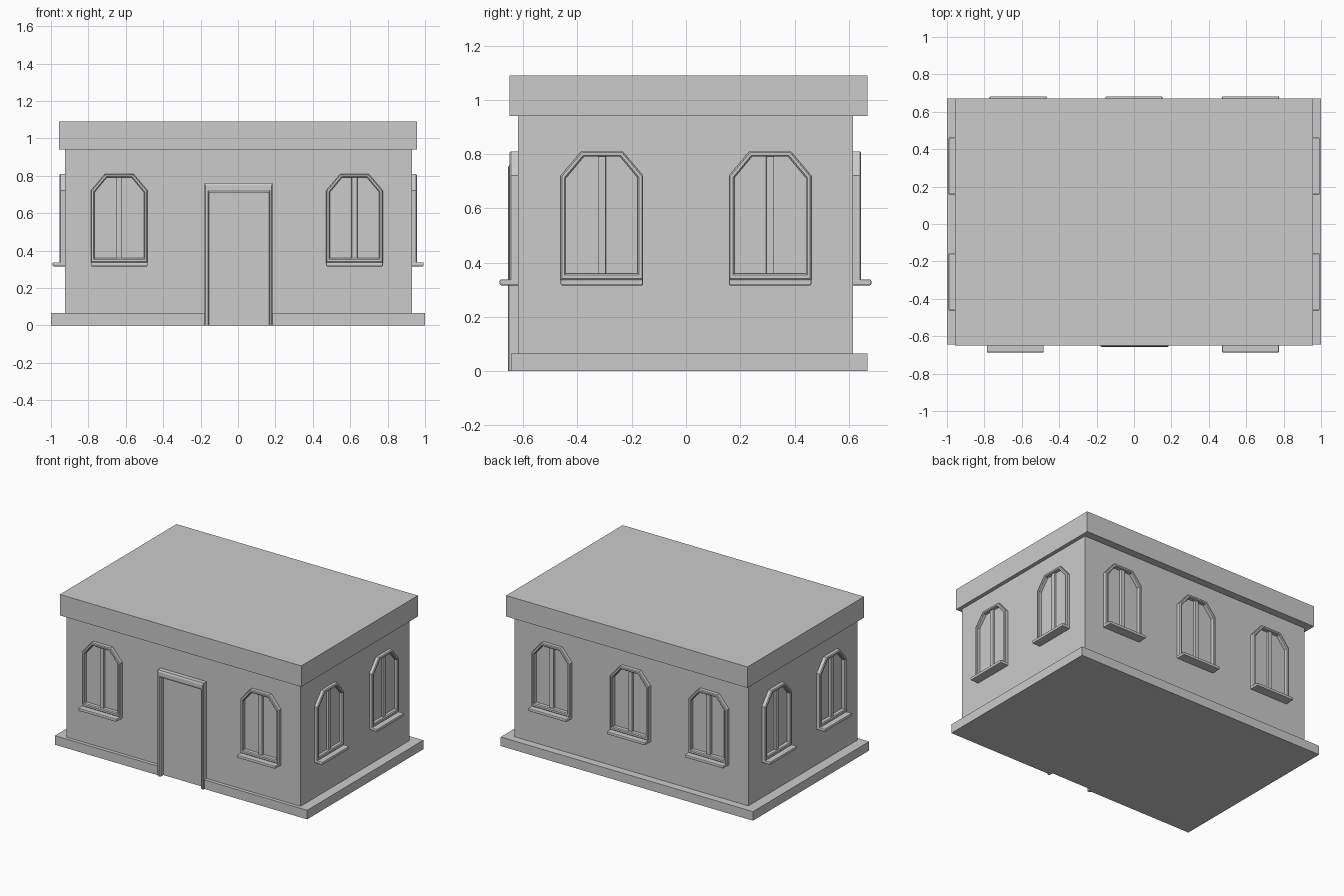
import bpy, bmesh
from math import radians

if "Cube" in bpy.data.objects:
    bpy.data.objects.remove(bpy.data.objects["Cube"])


def make_object(name, mesh, loc=(0, 0, 0), turn=0):
    ob = bpy.data.objects.new(name, mesh)
    ob.location = loc
    ob.rotation_euler.z = radians(turn)
    bpy.context.collection.objects.link(ob)
    return ob


def finish(bm, name):
    bmesh.ops.recalc_face_normals(bm, faces=bm.faces)
    mesh = bpy.data.meshes.new(name)
    bm.to_mesh(mesh)
    bm.free()
    return mesh


def box_mesh(name, x0, x1, y0, y1, z0, z1, bevel=0):
    bm = bmesh.new()
    bmesh.ops.create_cube(bm, size=1)
    for v in bm.verts:
        v.co = ((x0 + x1) / 2 + v.co.x * (x1 - x0),
                (y0 + y1) / 2 + v.co.y * (y1 - y0),
                (z0 + z1) / 2 + v.co.z * (z1 - z0))
    if bevel:
        bmesh.ops.bevel(bm, geom=bm.edges[:], offset=bevel, segments=2,
                        profile=0.5, affect='EDGES')
    return finish(bm, name)


def trim_mesh(name, outer, inner, depth, closed):
    """Moulding between two outlines in XZ, chamfered, projecting toward -y."""
    bm = bmesh.new()
    profile = [(0, 0), (0, depth - 0.005), (0.25, depth),
               (0.75, depth), (1, depth - 0.005), (1, 0)]
    rows = [[bm.verts.new((o[0] + (i[0] - o[0]) * t, -d, o[1] + (i[1] - o[1]) * t))
             for t, d in profile] for o, i in zip(outer, inner)]
    n, m = len(rows), len(profile)
    for a in range(n if closed else n - 1):
        p, q = rows[a], rows[(a + 1) % n]
        for k in range(m):
            j = (k + 1) % m
            bm.faces.new((p[k], p[j], q[j], q[k]))
    if not closed:
        bm.faces.new(rows[0])
        bm.faces.new(rows[-1])
    return finish(bm, name)


# Walls and flat roof slab
make_object("walls", box_mesh("walls", -0.925, 0.93, -0.62, 0.615, 0.03, 0.96))
make_object("roof", box_mesh("roof", -0.957, 0.957, -0.65, 0.67, 0.94, 1.09))

# Plinth with a notch at the doorway
plan = [(-1, -0.645), (-0.155, -0.645), (-0.155, -0.618), (0.165, -0.618),
        (0.165, -0.645), (1, -0.645), (1, 0.67), (-1, 0.67)]
bm = bmesh.new()
face = bm.faces.new([bm.verts.new((x, y, 0)) for x, y in plan])
top = bmesh.ops.extrude_face_region(bm, geom=[face])["geom"]
bmesh.ops.translate(bm, vec=(0, 0, 0.065),
                    verts=[g for g in top if isinstance(g, bmesh.types.BMVert)])
make_object("plinth", finish(bm, "plinth"))

# Door surround and door leaf
door_outer = [(-0.18, 0), (-0.18, 0.76), (0.185, 0.76), (0.185, 0)]
door_inner = [(-0.155, 0), (-0.155, 0.71), (0.165, 0.71), (0.165, 0)]
make_object("door_frame", trim_mesh("door_frame", door_outer, door_inner, 0.037, False),
            (0, -0.62, 0))
make_object("door", box_mesh("door", -0.157, 0.167, -0.623, -0.60, 0, 0.712))

# Window parts, shared by every window
win_outer = [(-0.152, 0.334), (-0.152, 0.72), (-0.076, 0.81),
             (0.076, 0.81), (0.152, 0.72), (0.152, 0.334)]
win_inner = [(-0.132, 0.36), (-0.132, 0.712), (-0.067, 0.79),
             (0.067, 0.79), (0.132, 0.712), (0.132, 0.36)]
parts = {
    "frame": trim_mesh("window_frame", win_outer, win_inner, 0.03, True),
    "mullion": box_mesh("window_mullion", -0.015, 0.015, -0.018, 0.005, 0.35, 0.795, 0.003),
    "sill": box_mesh("window_sill", -0.152, 0.152, -0.067, 0.005, 0.316, 0.337, 0.005),
}

# Windows on each wall: position and facing
walls = {
    "front": (0, [(-0.635, -0.62), (0.623, -0.62)]),
    "right": (90, [(0.926, -0.31), (0.926, 0.31)]),
    "back": (180, [(-0.62, 0.616), (0.0, 0.616), (0.623, 0.616)]),
    "left": (-90, [(-0.924, -0.31), (-0.924, 0.31)]),
}
for side, (turn, spots) in walls.items():
    for i, (x, y) in enumerate(spots, 1):
        for part, mesh in parts.items():
            make_object(f"{side}_window_{part}_{i}", mesh, (x, y, 0), turn)
